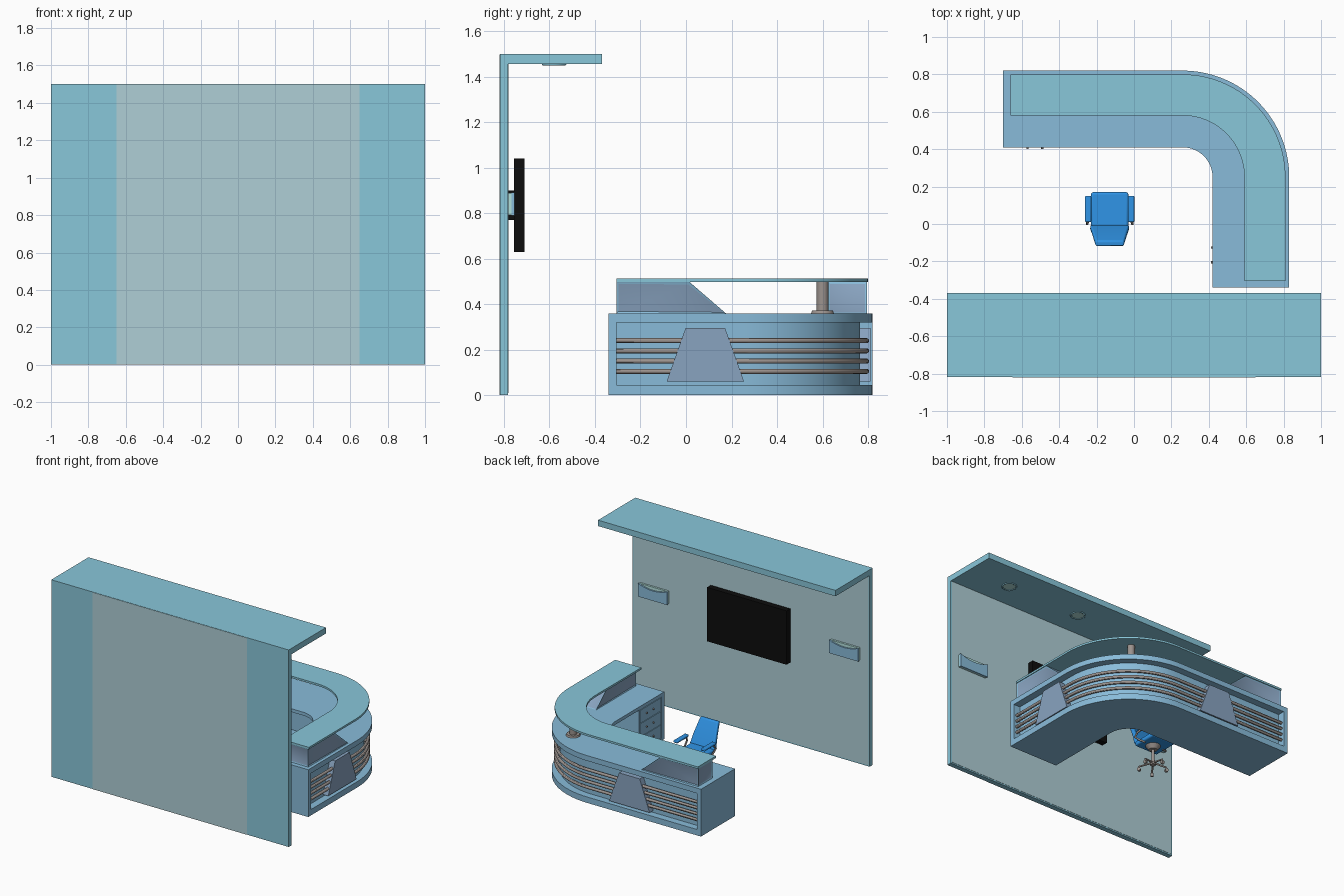
import bpy, bmesh
from math import sin, cos, pi, radians
from mathutils import Vector

if "Cube" in bpy.data.objects:
    bpy.data.objects.remove(bpy.data.objects["Cube"])


def mat(name, r, g, b):
    m = bpy.data.materials.new(name)
    m.diffuse_color = (r, g, b, 1)
    m.use_nodes = True
    m.node_tree.nodes["Principled BSDF"].inputs["Base Color"].default_value = m.diffuse_color
    return m


TEAL = mat("teal", 0.25, 0.57, 0.70)
GREY = mat("pale_panel", 0.43, 0.62, 0.67)
BLUE = mat("desk_blue", 0.25, 0.50, 0.70)
SLATE = mat("slate_panel", 0.25, 0.37, 0.53)
METAL = mat("metal", 0.33, 0.29, 0.27)
BLACK = mat("black", 0.004, 0.004, 0.004)
SEAT = mat("chair_blue", 0.03, 0.30, 0.80)
GLASS = mat("lamp_glass", 0.45, 0.75, 0.72)


def finish(name, bm, *mats):
    bmesh.ops.recalc_face_normals(bm, faces=bm.faces)
    me = bpy.data.meshes.new(name)
    bm.to_mesh(me)
    bm.free()
    ob = bpy.data.objects.new(name, me)
    bpy.context.collection.objects.link(ob)
    for m in mats:
        me.materials.append(m)
    return ob


def loft(bm, rings):
    """Skin closed rings of points and cap both ends."""
    vs = [[bm.verts.new(p) for p in r] for r in rings]
    n = len(vs[0])
    for a, b in zip(vs, vs[1:]):
        for i in range(n):
            bm.faces.new((a[i], a[(i + 1) % n], b[(i + 1) % n], b[i]))
    bm.faces.new(vs[0])
    bm.faces.new(vs[-1])


def extrude(name, pts, axis, lo, hi, m, inset=0):
    """Extrude a (y,z) outline along x, or an (x,z) outline along y."""
    bm = bmesh.new()
    loft(bm, [[(t, p, z) if axis == 'x' else (p, t, z) for p, z in pts] for t in (lo, hi)])
    if inset:
        bmesh.ops.recalc_face_normals(bm, faces=bm.faces)
        fs = [f for f in bm.faces if abs(f.normal.z) < 0.95]
        bmesh.ops.inset_individual(bm, faces=fs, thickness=inset, depth=-inset / 3)
        for f in fs:
            f.material_index = 1
    return finish(name, bm, m, SLATE)


def box(name, x, y, z, m, bevel=0):
    ob = extrude(name, [(y[0], z[0]), (y[1], z[0]), (y[1], z[1]), (y[0], z[1])], 'x', *x, m)
    if bevel:
        b = ob.modifiers.new("bevel", 'BEVEL')
        b.width, b.segments = bevel, 3
    return ob


def sweep(name, profile, x0, y1, m):
    """Sweep a (distance inward, z) profile along the outer edge of the L desk."""
    st = [((x0, 0.82), (0, -1))]
    for i in range(33):
        a = pi / 2 * (1 - i / 32)
        st.append(((0.26 + 0.57 * cos(a), 0.25 + 0.57 * sin(a)), (-cos(a), -sin(a))))
    st.append(((0.83, y1), (-1, 0)))
    bm = bmesh.new()
    loft(bm, [[(p[0] + n[0] * d, p[1] + n[1] * d, z) for d, z in profile] for p, n in st])
    return finish(name, bm, m)


def cyl(name, x, y, z0, z1, r, m, r2=None, n=32):
    bm = bmesh.new()
    loft(bm, [[(x + q * cos(2 * pi * i / n), y + q * sin(2 * pi * i / n), z) for i in range(n)]
              for q, z in ((r, z0), (r if r2 is None else r2, z1))])
    return finish(name, bm, m)


def tube(name, pts, r, m, cyclic=False):
    cu = bpy.data.curves.new(name, 'CURVE')
    cu.dimensions = '3D'
    cu.bevel_depth, cu.bevel_resolution, cu.use_fill_caps = r, 2, True
    sp = cu.splines.new('POLY')
    sp.points.add(len(pts) - 1)
    for p, c in zip(sp.points, pts):
        p.co = (*c, 1)
    sp.use_cyclic_u = cyclic
    cu.materials.append(m)
    ob = bpy.data.objects.new(name, cu)
    bpy.context.collection.objects.link(ob)
    return ob


# Wall with overhanging canopy
extrude("wall_and_canopy", [(-0.818, 0), (-0.782, 0), (-0.782, 1.455), (-0.37, 1.455),
                            (-0.37, 1.5), (-0.818, 1.5)], 'x', -1, 1, TEAL)
box("wall_inner_panel", (-0.99, 0.99), (-0.785, -0.78), (0.01, 1.455), GREY)
box("wall_outer_panel", (-0.65, 0.65), (-0.82, -0.815), (0, 1.498), GREY)

# Canopy spotlights
for i, x in enumerate((0.64, 0.02, -0.60)):
    ring = [(x + 0.048 * cos(a * pi / 16), -0.58 + 0.048 * sin(a * pi / 16), 1.455) for a in range(32)]
    tube(f"spot_ring_{i}", ring, 0.006, TEAL, True)
    cyl(f"spot_lens_{i}", x, -0.58, 1.4535, 1.456, 0.046, GLASS)

# Screen and wall lamps
box("screen", (-0.35, 0.32), (-0.755, -0.71), (0.63, 1.04), BLACK)
box("screen_mount", (-0.09, 0.06), (-0.781, -0.75), (0.77, 0.90), BLACK)
for side, c in (("right", 0.81), ("left", -0.80)):
    dip = [(c + 0.122 * t / 6, 0.865 + 0.025 * (t / 6) ** 2) for t in range(6, -7, -1)]
    extrude(f"wall_lamp_cover_{side}", [(c - 0.122, 0.79), (c + 0.122, 0.79)] + dip, 'y', -0.766, -0.754, BLUE)
    box(f"wall_lamp_glass_{side}", (c - 0.12, c + 0.12), (-0.781, -0.765), (0.792, 0.888), GLASS)

# Desk body: outer face recessed, inner side open for the knees
body = [(0, 0), (0, 0.045), (0.055, 0.045), (0.055, 0.32), (0, 0.32), (0, 0.36), (0.41, 0.36),
        (0.41, 0.335), (0.09, 0.335), (0.09, 0.02), (0.41, 0.02), (0.41, 0)]
sweep("desk_body", body, -0.665, -0.305, BLUE)
box("desk_end_left", (-0.70, -0.665), (0.41, 0.82), (0, 0.36), BLUE)
box("desk_end_right", (0.42, 0.83), (-0.34, -0.305), (0, 0.36), BLUE)

# Metal rails in the recess
for i in range(4):
    z = 0.105 + 0.045 * i
    sweep(f"desk_rail_{i}", [(0.026 + 0.011 * cos(a * pi / 6), z + 0.011 * sin(a * pi / 6))
                             for a in range(12)], -0.665, -0.305, METAL)

# Tapered facing panels
for name, axis, c, lo, hi in (("right", 'x', 0.085, 0.77, 0.82), ("back", 'y', -0.09, 0.76, 0.81)):
    extrude(f"facing_panel_{name}", [(c - 0.17, 0.06), (c + 0.17, 0.06), (c + 0.087, 0.295),
                                     (c - 0.087, 0.295)], axis, lo, hi, SLATE)

# Raised shelf, its two wedge supports and the round post
sweep("raised_shelf", [(0.02, 0.497), (0.24, 0.497), (0.24, 0.512), (0.02, 0.512)], -0.66, -0.305, TEAL)
for name, axis, s, lo, hi in (("right", 'x', -0.305, 0.635, 0.805), ("back", 'y', -0.66, 0.625, 0.795)):
    extrude(f"shelf_support_{name}", [(s, 0.36), (s + 0.48, 0.36), (s + 0.32, 0.498), (s, 0.498)],
            axis, lo, hi, BLUE, 0.012)
cyl("shelf_post", 0.53, 0.60, 0.36, 0.498, 0.026, METAL)
cyl("post_flange", 0.53, 0.60, 0.36, 0.372, 0.05, METAL, 0.046)

# Drawer cabinets at both ends of the desk
box("cabinet_left", (-0.665, -0.40), (0.415, 0.73), (0.02, 0.335), BLUE)
box("cabinet_right", (0.425, 0.74), (-0.305, -0.04), (0.02, 0.335), BLUE)
for i in range(3):
    z0, z1 = 0.027 + 0.103 * i, 0.123 + 0.103 * i
    zm = (z0 + z1) / 2
    box(f"drawer_left_{i}", (-0.66, -0.405), (0.41, 0.416), (z0, z1), BLUE)
    box(f"drawer_right_{i}", (0.42, 0.426), (-0.30, -0.045), (z0, z1), BLUE)
    for j in (-0.04, 0.04):
        tube(f"knob_left_{i}", [(-0.53 + j, 0.41, zm), (-0.53 + j, 0.402, zm)], 0.006, METAL)
        tube(f"knob_right_{i}", [(0.42, -0.165 + j, zm), (0.412, -0.165 + j, zm)], 0.006, METAL)

# Office chair, facing the desk
CX, CY = -0.13, 0.05
box("chair_seat", (CX - 0.10, CX + 0.10), (-0.03, 0.17), (0.185, 0.22), SEAT, 0.012)
back = extrude("chair_back", [(-0.03, 0.20), (-0.005, 0.215), (-0.035, 0.29), (-0.09, 0.392),
                              (-0.12, 0.388), (-0.065, 0.29)], 'x', CX - 0.105, CX + 0.105, SEAT)
for v in back.data.vertices:
    v.co.x = CX + (v.co.x - CX) * (1 - 0.28 * max(0, (v.co.z - 0.22) / 0.17))
bv = back.modifiers.new("bevel", 'BEVEL')
bv.width, bv.segments = 0.008, 3
for s in (-1, 1):
    x = CX + s * 0.115
    box("chair_arm_pad", (x - 0.017, x + 0.017), (0.01, 0.15), (0.272, 0.29), SEAT, 0.006)
    tube("chair_arm_frame", [(CX + s * 0.08, 0.06, 0.185), (x, 0.05, 0.19), (x + s * 0.006, 0.0, 0.235),
                             (x, 0.02, 0.268), (x, 0.12, 0.272)], 0.007, METAL)
cyl("chair_column", CX, CY, 0.05, 0.16, 0.011, METAL)
cyl("chair_seat_plate", CX, CY, 0.155, 0.187, 0.03, METAL, 0.055)
cyl("chair_hub", CX, CY, 0.035, 0.07, 0.02, METAL, 0.014)
for i in range(5):
    a = radians(90 + 72 * i)
    d = Vector((cos(a), sin(a), 0))
    side = Vector((-sin(a), cos(a), 0))
    c = Vector((CX, CY, 0))
    tube(f"chair_leg_{i}", [c + Vector((0, 0, 0.055)), c + d * 0.1 + Vector((0, 0, 0.036)),
                            c + d * 0.1 + Vector((0, 0, 0.014))], 0.007, METAL)
    w = c + d * 0.1 + Vector((0, 0, 0.013))
    tube(f"chair_caster_{i}", [w - side * 0.01, w + side * 0.01], 0.013, METAL)

# Smooth curved parts, keep edges sharp
bpy.ops.object.select_all(action='DESELECT')
for ob in bpy.context.collection.objects:
    if ob.type == 'MESH':
        ob.select_set(True)
        bpy.context.view_layer.objects.active = ob
bpy.ops.object.shade_smooth_by_angle(angle=radians(30))
